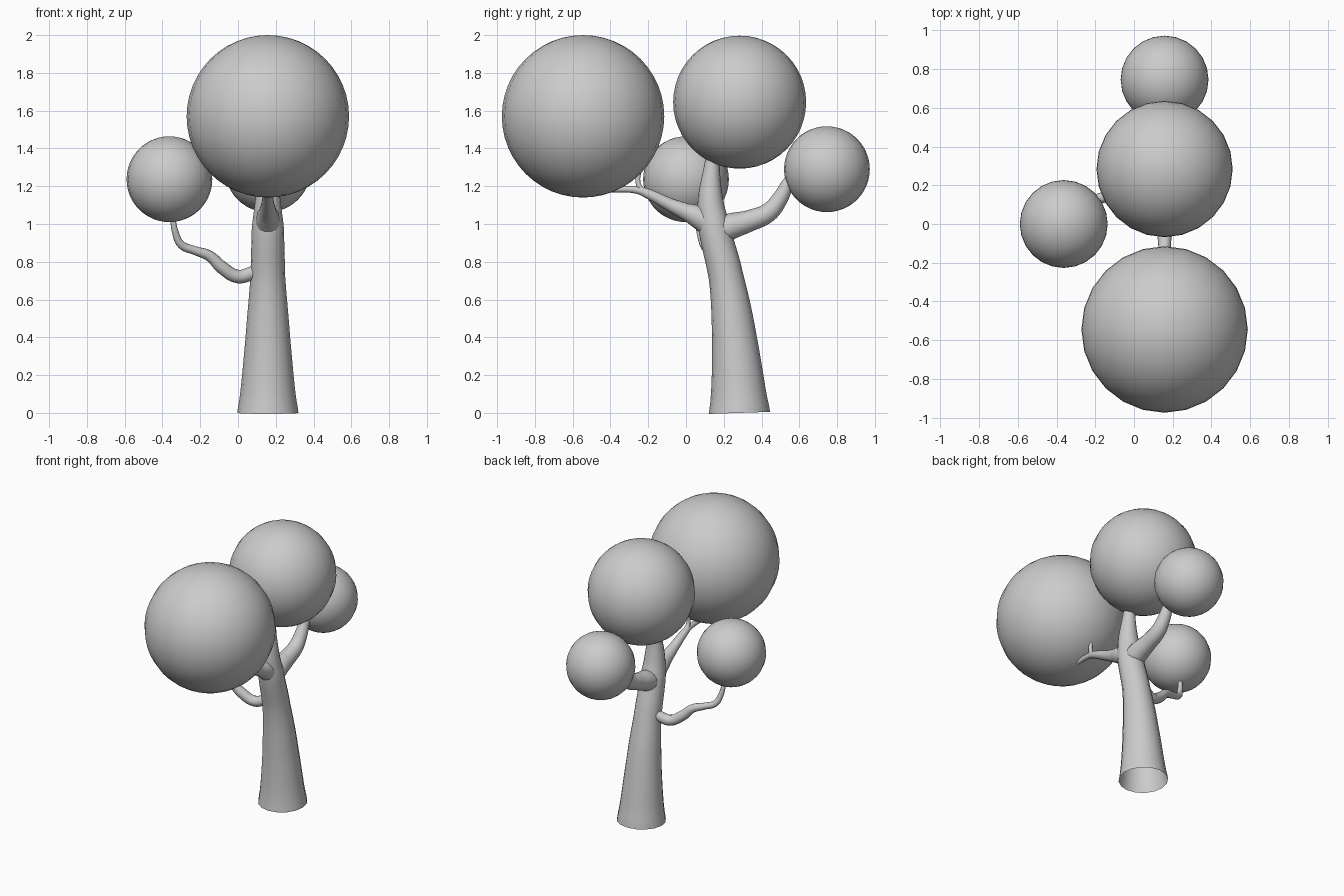
import bpy

X = 0.158  # side-to-side position of the trunk


def crown(name, centre, radius):
    bpy.ops.mesh.primitive_uv_sphere_add(segments=24, ring_count=24, radius=radius, location=centre)
    bpy.context.object.name = name
    bpy.ops.object.shade_smooth()


def limb(name, points, sides=6):
    """Tapered tube through (x, y, z, radius) points."""
    cu = bpy.data.curves.new(name, 'CURVE')
    cu.dimensions = '3D'
    cu.bevel_depth = 1.0
    cu.bevel_resolution = sides
    cu.resolution_u = 6
    cu.twist_mode = 'MINIMUM'
    sp = cu.splines.new('BEZIER')
    sp.bezier_points.add(len(points) - 1)
    sp.radius_interpolation = 'LINEAR'
    for bp, (x, y, z, r) in zip(sp.bezier_points, points):
        bp.co = (x, y, z)
        bp.radius = r
        bp.handle_left_type = bp.handle_right_type = 'AUTO'
    ob = bpy.data.objects.new(name, cu)
    bpy.context.collection.objects.link(ob)
    bpy.ops.object.select_all(action='DESELECT')
    ob.select_set(True)
    bpy.context.view_layer.objects.active = ob
    bpy.ops.object.convert(target='MESH')
    bpy.ops.object.shade_smooth()


# Foliage balls
crown("crown_front", (X, -0.545, 1.57), 0.43)
crown("crown_top", (X, 0.284, 1.645), 0.352)
crown("crown_back", (X, 0.746, 1.29), 0.227)
crown("crown_left", (-0.363, 0.0, 1.237), 0.227)

# Trunk, leaning forward as it rises
limb("trunk", [(X, 0.283, 0, 0.162), (X, 0.282, 0.03, 0.158), (X, 0.256, 0.4, 0.118),
               (X, 0.212, 0.72, 0.092), (X, 0.15, 0.98, 0.085), (X, 0.13, 1.12, 0.068),
               (X, 0.137, 1.3, 0.042), (X, 0.15, 1.42, 0.03)])

# Front branch with its forked twig
limb("branch_front", [(X, 0.14, 0.99, 0.07), (X, 0.06, 1.04, 0.06), (X, 0, 1.065, 0.046),
                      (X, -0.09, 1.105, 0.034), (X, -0.19, 1.155, 0.027),
                      (X, -0.26, 1.18, 0.02), (X, -0.42, 1.18, 0.012)])
limb("twig_front", [(X, -0.22, 1.165, 0.02), (X, -0.252, 1.21, 0.014),
                    (X, -0.24, 1.31, 0.01)], 3)

# Back branch
limb("branch_back", [(X, 0.15, 0.95, 0.07), (X, 0.23, 0.985, 0.07), (X, 0.336, 1.017, 0.057),
                     (X, 0.435, 1.06, 0.051), (X, 0.495, 1.13, 0.043),
                     (X, 0.54, 1.215, 0.033), (X, 0.6, 1.3, 0.022)])

# Left branch, wavy
limb("branch_left", [(0.13, 0.212, 0.76, 0.045), (0.07, 0.2, 0.738, 0.036), (0, 0.182, 0.722, 0.036),
                     (-0.085, 0.158, 0.77, 0.035), (-0.15, 0.14, 0.83, 0.029),
                     (-0.23, 0.117, 0.86, 0.023), (-0.3, 0.095, 0.89, 0.022),
                     (-0.33, 0.075, 0.95, 0.018), (-0.345, 0.06, 1.03, 0.014),
                     (-0.352, 0.05, 1.1, 0.01)], 4)
